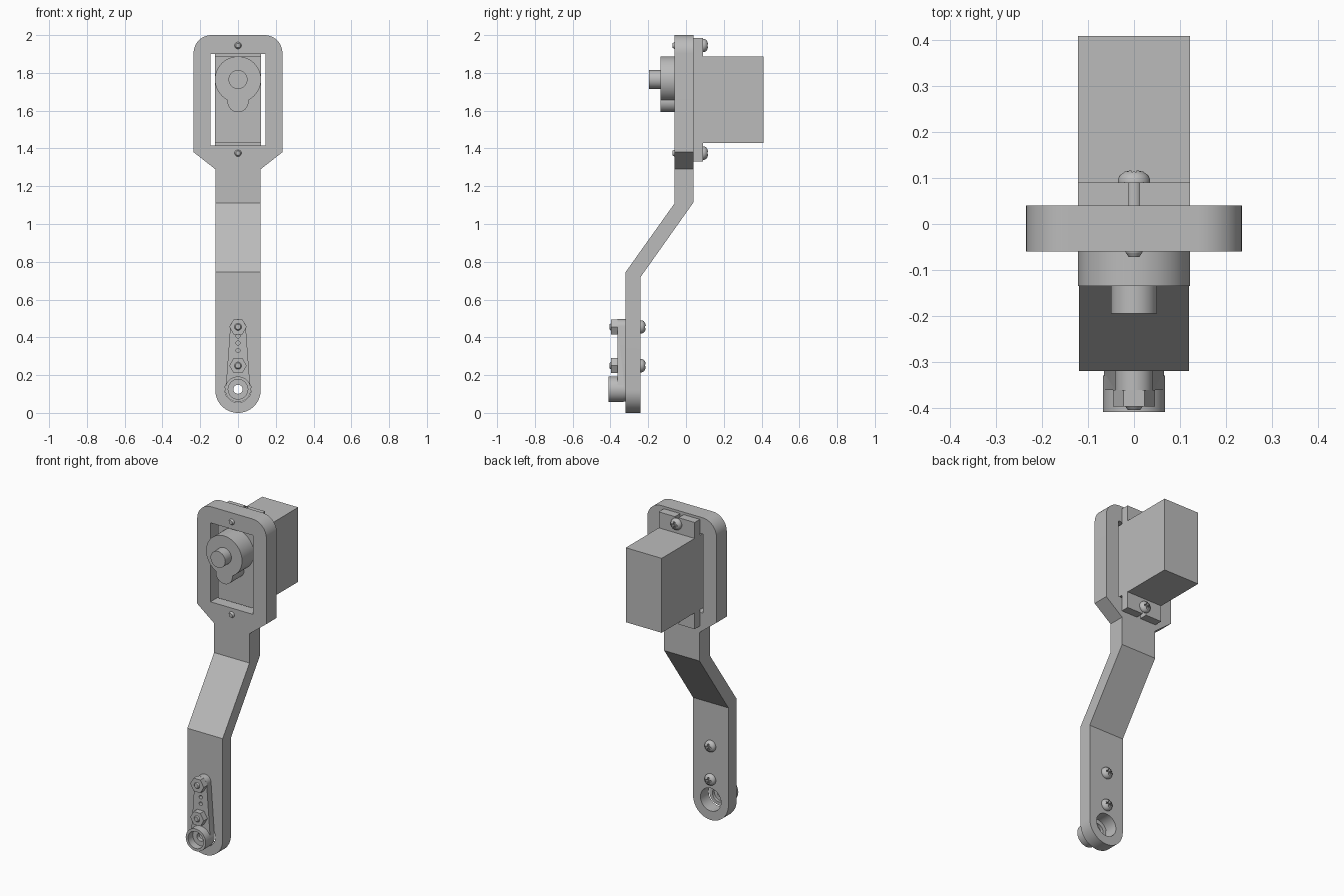
import bpy
import bmesh
from math import cos, sin, pi, hypot, acos

cube = bpy.data.objects.get("Cube")
if cube:
    bpy.data.objects.remove(cube, do_unlink=True)

grey = bpy.data.materials.new("plain_grey")
grey.use_nodes = True
colour = (0.5, 0.5, 0.5, 1)
grey.diffuse_color = colour
grey.node_tree.nodes["Principled BSDF"].inputs["Base Color"].default_value = colour


def loft(name, rings):
    """Solid skin through rings of equal point count, capped at both ends."""
    bm = bmesh.new()
    rows = [[bm.verts.new(p) for p in ring] for ring in rings]
    n = len(rows[0])
    for a, b in zip(rows, rows[1:]):
        for i in range(n):
            j = (i + 1) % n
            bm.faces.new((a[i], a[j], b[j], b[i]))
    bm.faces.new(rows[0])
    bm.faces.new(rows[-1])
    bmesh.ops.recalc_face_normals(bm, faces=bm.faces)
    mesh = bpy.data.meshes.new(name)
    bm.to_mesh(mesh)
    bm.free()
    mesh.materials.append(grey)
    obj = bpy.data.objects.new(name, mesh)
    bpy.context.collection.objects.link(obj)
    return obj


def arc(cx, cz, r, a0, a1, n):
    return [(cx + r * cos(a0 + (a1 - a0) * i / n), cz + r * sin(a0 + (a1 - a0) * i / n))
            for i in range(n + 1)]


def plate(name, outline, y0, y1):
    return loft(name, [[(x, y, z) for x, z in outline] for y in (y0, y1)])


def box(name, x, y0, y1, z0, z1):
    return plate(name, [(-x, z0), (x, z0), (x, z1), (-x, z1)], y0, y1)


def lathe(name, z, steps, n=40):
    """Turned part along y; steps are (radius, y)."""
    return loft(name, [[(x, y, zz) for x, zz in arc(0, z, r, 0, 2 * pi, n)[:-1]]
                       for r, y in steps])


def combine(obj, operation, *others):
    for other in others:
        mod = obj.modifiers.new("cut", "BOOLEAN")
        mod.operation, mod.solver, mod.object = operation, "EXACT", other
        bpy.context.view_layer.update()
        done = obj.evaluated_get(bpy.context.evaluated_depsgraph_get())
        mesh = bpy.data.meshes.new_from_object(done)
        obj.modifiers.clear()
        obj.data = mesh
        bpy.data.objects.remove(other, do_unlink=True)
    return obj


# Cranked arm: side profile trimmed to the front outline
half = 0.12
side = [(-0.06, 2.1), (-0.06, 1.11), (-0.32, 0.745), (-0.32, -0.1),
        (-0.24, -0.1), (-0.24, 0.72), (0.04, 1.115), (0.04, 2.1)]
arm = loft("arm", [[(x, y, z) for y, z in side] for x in (-0.4, 0.4)])
outline = arc(0, half, half, pi, 2 * pi, 32)
outline += [(half, 1.29), (0.235, 1.38)]
outline += arc(0.14, 1.905, 0.095, 0, pi / 2, 12)
outline += arc(-0.14, 1.905, 0.095, pi / 2, pi, 12)
outline += [(-0.235, 1.38), (-half, 1.29)]
combine(arm, "INTERSECT", plate("trim", outline, -0.6, 0.6))
combine(arm, "DIFFERENCE",
        box("window", 0.145, -0.2, 0.2, 1.415, 1.9),
        lathe("pivot_hole", 0.125, [(0.07, -0.5), (0.07, -0.1)]))

# Motor body with slotted mounting flange
box("motor_body", 0.122, -0.02, 0.41, 1.43, 1.887)
for name, z0, z1, s0, s1 in (("upper_flange", 1.887, 1.985, 1.945, 2.1),
                             ("lower_flange", 1.33, 1.43, 1.2, 1.375)):
    flange = box(name, 0.122, 0.04, 0.09, z0, z1)
    combine(flange, "DIFFERENCE", box("slot", 0.012, 0, 0.2, s0, s1))

# Gear housing and output shaft
housing = lathe("gear_housing", 1.765, [(0.122, -0.02), (0.122, -0.135)], 64)
combine(housing, "UNION", lathe("gear_lobe", 1.648, [(0.056, -0.02), (0.056, -0.135)]))
lathe("output_shaft", 1.765, [(0.05, -0.13), (0.05, -0.195)])


# Round-headed cross-slot screws; the head sits on plane y and faces back
def screw(name, z, y, tip, r):
    head = lathe(name + "_head", z, [(0.035, y), (0.035, y + 0.008), (0.03, y + 0.017),
                                     (0.02, y + 0.024), (0.008, y + 0.027)], 32)
    combine(head, "DIFFERENCE",
            box("slot", 0.005, y + 0.012, y + 0.1, z - 0.02, z + 0.02),
            box("slot", 0.02, y + 0.012, y + 0.1, z - 0.005, z + 0.005))
    lathe(name + "_shank", z, [(r, y + 0.005), (r, tip + 0.01), (r * 0.65, tip)], 24)


screw("upper_mount_screw", 1.945, 0.09, -0.072, 0.018)
screw("lower_mount_screw", 1.375, 0.09, -0.072, 0.018)

# Tapered horn lever with hub, bore and small holes
z_low, z_top, r_low, r_top = 0.125, 0.455, 0.065, 0.041
tilt = pi / 2 - acos((r_low - r_top) / (z_top - z_low))
horn = plate("horn_lever", arc(0, z_top, r_top, tilt, pi - tilt, 20)
             + arc(0, z_low, r_low, pi - tilt, 2 * pi + tilt, 32), -0.362, -0.32)
combine(horn, "UNION", lathe("hub", z_low, [(0.068, -0.41), (0.068, -0.33)], 48))
combine(horn, "DIFFERENCE",
        lathe("bore", z_low, [(0.052, -0.5), (0.052, -0.365)]),
        lathe("through_hole", z_low, [(0.024, -0.5), (0.024, -0.2)]),
        lathe("rear_bore", z_low, [(0.045, -0.338), (0.045, -0.2)]),
        *[lathe("pin_hole", z, [(0.011, -0.5), (0.011, -0.322)], 16)
          for z in (0.33, 0.37, 0.408)])

# Horn bolts with hexagonal nuts
for name, z in (("lower_bolt", 0.25), ("upper_bolt", z_top)):
    screw(name, z, -0.24, -0.405, 0.021)
    lathe(name + "_nut", z, [(0.046, -0.362), (0.046, -0.398)], 6)

# Smooth round surfaces, keep edges crisp
bpy.ops.object.select_all(action="DESELECT")
for obj in bpy.context.collection.objects:
    if obj.type == "MESH":
        obj.select_set(True)
        bpy.context.view_layer.objects.active = obj
bpy.ops.object.shade_smooth_by_angle(angle=pi / 6)
